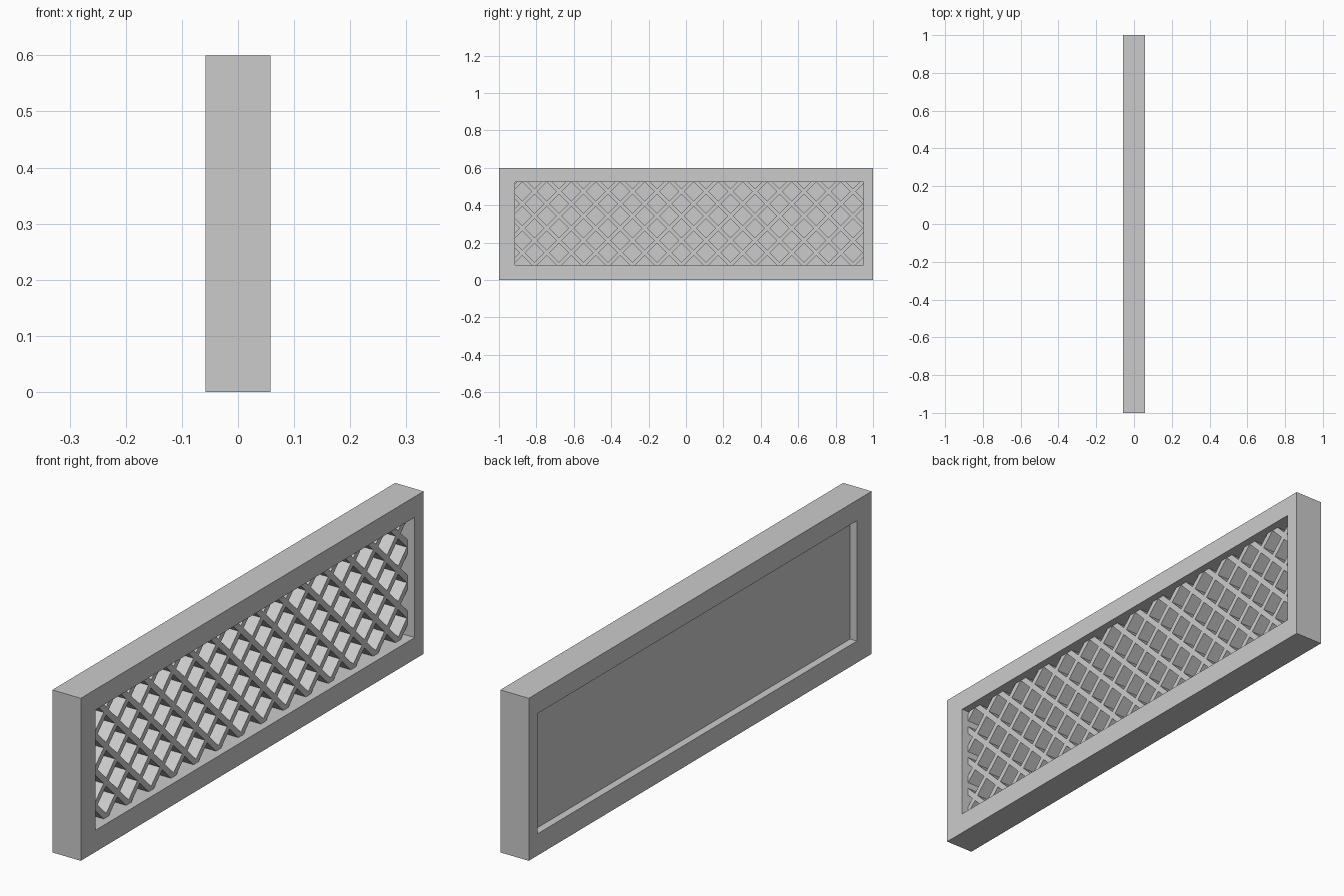
import bpy
import bmesh
from mathutils import Matrix, Vector

cube = bpy.data.objects.get("Cube")
if cube:
    bpy.data.objects.remove(cube, do_unlink=True)

# Overall sizes: frame, opening, and depths along x
HALF_X, LENGTH, HEIGHT = 0.058, 2.0, 0.6
Y0, Y1, Z0, Z1 = -0.914, 0.948, 0.08, 0.524
PANEL_X, LATTICE_X = -0.03, 0.029
PITCH, BAR = 0.131, 0.021

grey = bpy.data.materials.new("plain_grey")
grey.use_nodes = True
colour = (0.6, 0.6, 0.6, 1)
grey.diffuse_color = colour
grey.node_tree.nodes["Principled BSDF"].inputs["Base Color"].default_value = colour


def finish(name, bm):
    mesh = bpy.data.meshes.new(name)
    bm.to_mesh(mesh)
    bm.free()
    mesh.materials.append(grey)
    obj = bpy.data.objects.new(name, mesh)
    bpy.context.collection.objects.link(obj)
    return obj


def rect(bm, x, y0, y1, z0, z1):
    return [bm.verts.new((x, y, z)) for y, z in ((y0, z0), (y1, z0), (y1, z1), (y0, z1))]


# Frame: a rectangular ring around an off-centre opening
bm = bmesh.new()
loops = []
for x in (HALF_X, -HALF_X):
    loops.append(rect(bm, x, -LENGTH / 2, LENGTH / 2, 0, HEIGHT))
    loops.append(rect(bm, x, Y0, Y1, Z0, Z1))
front_out, front_in, back_out, back_in = loops
ring = (front_out, front_in, back_in, back_out)
for a, b in zip(ring, ring[1:] + ring[:1]):
    for i in range(4):
        j = (i + 1) % 4
        bm.faces.new((a[i], a[j], b[j], b[i]))
bmesh.ops.recalc_face_normals(bm, faces=bm.faces)
finish("frame", bm)

# Back panel: a single sheet facing the back
bm = bmesh.new()
sheet = rect(bm, PANEL_X, Y0, Y1, Z0, Z1)
bm.faces.new(sheet[::-1])
finish("back_panel", bm)

# Lattice: two families of diagonal bars trimmed to the opening
bm = bmesh.new()
depth = LATTICE_X - PANEL_X
mid_x = (LATTICE_X + PANEL_X) / 2
for slope in (1, -1):
    for n in range(-6, 20):
        foot = Vector((mid_x, -0.81 + n * PITCH, Z0))
        turn = Matrix.Rotation(slope * 0.785398, 4, "X")
        size = Matrix.Diagonal((depth, 2, BAR, 1))
        bmesh.ops.create_cube(bm, size=1, matrix=Matrix.Translation(foot) @ turn @ size)
for point, normal in (
    ((0, Y0, 0), (0, -1, 0)),
    ((0, Y1, 0), (0, 1, 0)),
    ((0, 0, Z0), (0, 0, -1)),
    ((0, 0, Z1), (0, 0, 1)),
):
    geom = bm.verts[:] + bm.edges[:] + bm.faces[:]
    bmesh.ops.bisect_plane(bm, geom=geom, plane_co=point, plane_no=normal, clear_outer=True)
# The bars rest on the panel, so their hidden rear faces are not needed
rear = [f for f in bm.faces if f.normal.x < -0.9]
bmesh.ops.delete(bm, geom=rear, context="FACES")
finish("lattice", bm)
